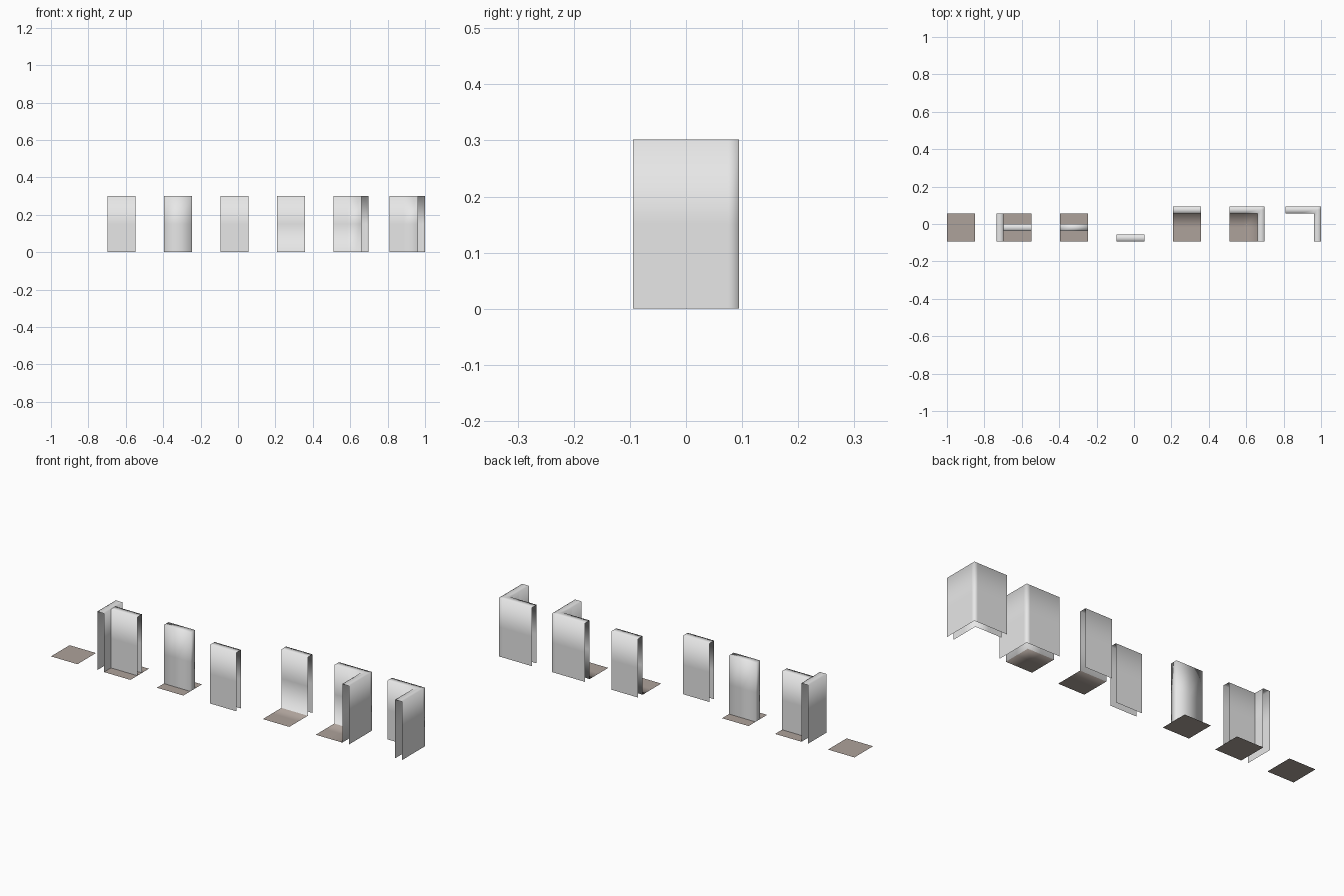
import bpy
import bmesh
from mathutils import Vector

cube = bpy.data.objects.get("Cube")
if cube:
    bpy.data.objects.remove(cube, do_unlink=True)

# Kit module: a tile is 4 units, a wall is 1 unit thick and 8 high
UNIT = 2 / 53
TILE, THICK, HEIGHT, PITCH = 4, 1, 8, 8
MID = (TILE - THICK) / 2


def material(name, colour):
    mat = bpy.data.materials.new(name)
    mat.use_nodes = True
    mat.diffuse_color = (*colour, 1)
    mat.node_tree.nodes["Principled BSDF"].inputs["Base Color"].default_value = (*colour, 1)
    return mat


WALL = material("wall_grey", (0.8, 0.8, 0.8))
FLOOR = material("floor_brown_grey", (0.42, 0.36, 0.325))


def patch(bm, origin, u, v, mat, cuts=2):
    """Grid of quads spanned by u and v, facing along u x v."""
    o, u, v = Vector(origin), Vector(u) / cuts, Vector(v) / cuts
    for i in range(cuts):
        for j in range(cuts):
            p = o + u * i + v * j
            face = bm.faces.new([bm.verts.new(q) for q in (p, p + u, p + u + v, p + v)])
            face.material_index = mat
            face.smooth = True


def sheet(bm, path):
    """Upright surface following a plan path."""
    for a, b in zip(path, path[1:]):
        patch(bm, (*a, 0), (b[0] - a[0], b[1] - a[1], 0), (0, 0, HEIGHT), 0)


def top(bm, x, y, w, d):
    patch(bm, (x, y, HEIGHT), (w, 0, 0), (0, d, 0), 0)


def floor(bm):
    patch(bm, (0, 0, 0), (TILE, 0, 0), (0, TILE, 0), 1)


def wall_x(bm, y, capped=False):
    """Hollow wall running left to right, open below."""
    y2 = y + THICK
    sheet(bm, [(0, y), (TILE, y)])
    sheet(bm, [(TILE, y2), (0, y2)])
    if capped:
        sheet(bm, [(TILE, y), (TILE, y2)])
        sheet(bm, [(0, y2), (0, y)])
    top(bm, 0, y, TILE, THICK)


def wall_side(bm):
    """Hollow wall along the -x edge of the tile."""
    sheet(bm, [(0, 0), (0, TILE)])
    sheet(bm, [(-THICK, TILE), (-THICK, 0)])
    top(bm, -THICK, 0, THICK, TILE)


def corner(bm):
    """Hollow L-shaped wall around the back and +x edges."""
    t, e = TILE, TILE + THICK
    sheet(bm, [(0, t), (t, t), (t, 0)])
    sheet(bm, [(e, 0), (e, t), (e, e), (t, e), (0, e)])
    top(bm, 0, t, t, THICK)
    top(bm, t, 0, THICK, t)
    top(bm, t, t, THICK, THICK)


def piece(name, slot, *builders):
    """Build one kit piece at its place in the row."""
    bm = bmesh.new()
    for build in builders:
        build(bm)
    bmesh.ops.remove_doubles(bm, verts=bm.verts, dist=0.001)
    bmesh.ops.scale(bm, vec=(UNIT, UNIT, UNIT), verts=bm.verts)
    shift = Vector((-1 + slot * PITCH * UNIT, -(TILE + THICK) / 2 * UNIT, 0))
    bmesh.ops.translate(bm, vec=shift, verts=bm.verts)
    mesh = bpy.data.meshes.new(name)
    bm.to_mesh(mesh)
    bm.free()
    mesh.materials.append(WALL)
    mesh.materials.append(FLOOR)
    bpy.context.collection.objects.link(bpy.data.objects.new(name, mesh))


# Plain floor tile
piece("floor_tile", 0, floor)

# Middle wall meeting a side wall
piece("junction_floor", 1, floor)
piece("junction_middle_wall", 1, lambda bm: wall_x(bm, MID))
piece("junction_side_wall", 1, wall_side)

# Free-standing middle wall with closed ends
piece("end_wall_floor", 2, floor)
piece("end_wall", 2, lambda bm: wall_x(bm, MID, capped=True))

# Wall without a floor
piece("straight_wall", 3, lambda bm: wall_x(bm, 0))

# Floor with a back wall
piece("floor_with_back_wall", 4, floor, lambda bm: wall_x(bm, TILE))

# Corner with and without a floor
piece("floor_with_corner_wall", 5, floor, corner)
piece("corner_wall", 6, corner)
